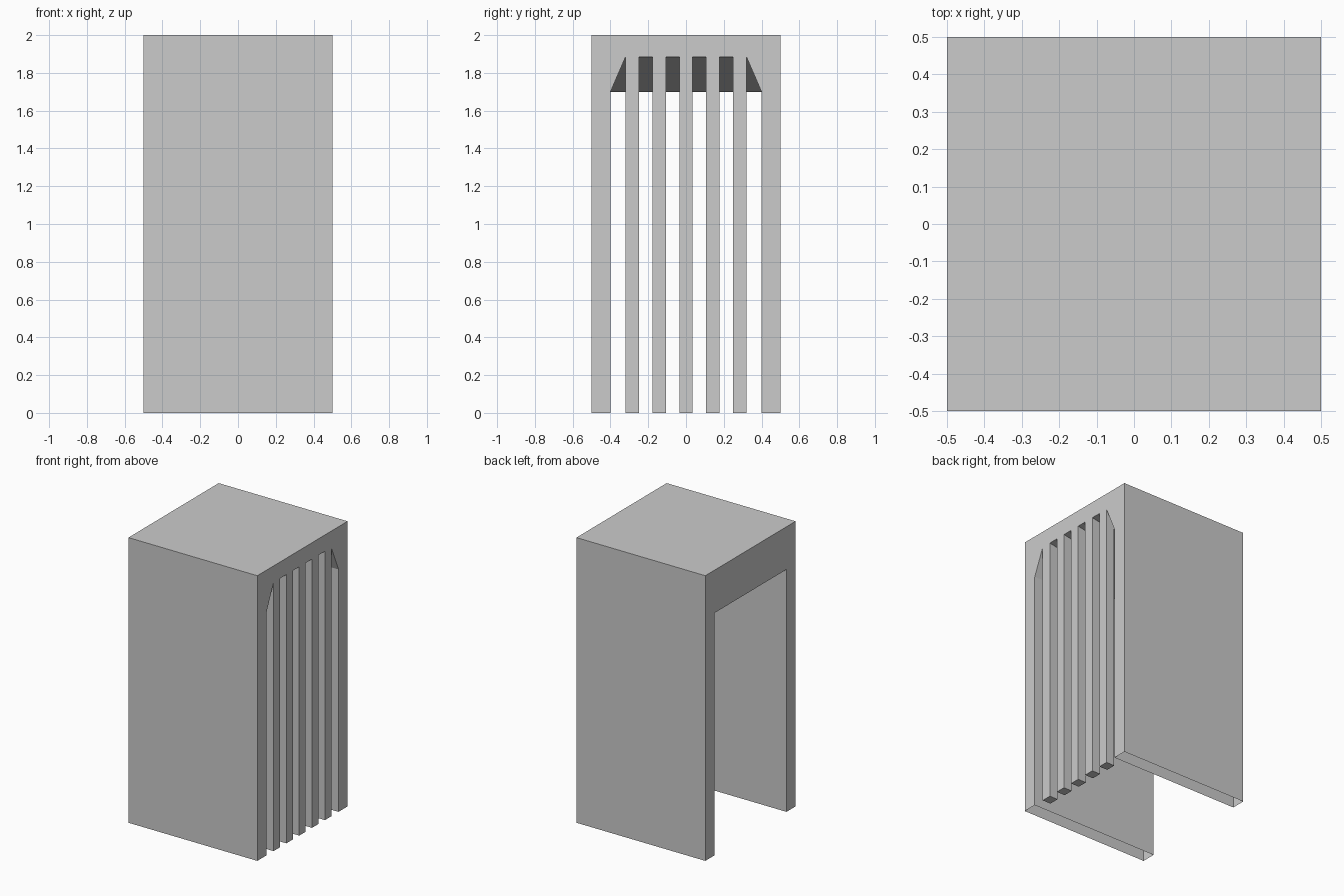
import bpy, bmesh

if "Cube" in bpy.data.objects:
    bpy.data.objects.remove(bpy.data.objects["Cube"])

H = 2.0
# Profiles as (y, z): outer walls, barred opening on the right, doorway on the left
OUTER = [(-0.5, 0), (-0.5, H), (0.5, H), (0.5, 0)]
RIGHT = [(-0.4, 0), (-0.4, 1.7), (-0.32, 1.885), (0.32, 1.885), (0.4, 1.7), (0.4, 0)]
LEFT = [(-0.4, 0), (-0.4, 1.7), (-0.4, 1.7), (0.4, 1.7), (0.4, 1.7), (0.4, 0)]


def make_object(name, bm):
    bmesh.ops.recalc_face_normals(bm, faces=bm.faces)
    mesh = bpy.data.meshes.new(name)
    bm.to_mesh(mesh)
    bm.free()
    obj = bpy.data.objects.new(name, mesh)
    bpy.context.collection.objects.link(obj)
    return obj


def strip(bm, a, b):
    for i in range(len(a) - 1):
        quad = list(dict.fromkeys((a[i], a[i + 1], b[i + 1], b[i])))
        bm.faces.new(quad)


# Hollow housing, open underneath, with a passage from doorway to barred opening
bm = bmesh.new()


def loop(points, x):
    made = {}
    for p in points:
        if p not in made:
            made[p] = bm.verts.new((x, *p))
    return [made[p] for p in points]


out_r, out_l = loop(OUTER, 0.5), loop(OUTER, -0.5)
in_r, in_l = loop(RIGHT, 0.5), loop(LEFT, -0.5)
strip(bm, out_r, out_l)
strip(bm, in_r, in_l)
bm.faces.new(out_r + in_r[::-1])
bm.faces.new(out_l + list(dict.fromkeys(in_l))[::-1])
make_object("housing", bm)

# Five square bars, evenly spaced in the opening
W = 0.64 / 9
TOP = 1.885
D = 0.065
for i in range(5):
    bm = bmesh.new()
    bmesh.ops.create_cube(bm, size=1)
    bmesh.ops.scale(bm, vec=(D, W, TOP), verts=bm.verts)
    bmesh.ops.translate(bm, vec=(0.5 - D / 2, (i - 2) * 2 * W, TOP / 2), verts=bm.verts)
    make_object(f"bar_{i + 1}", bm)
